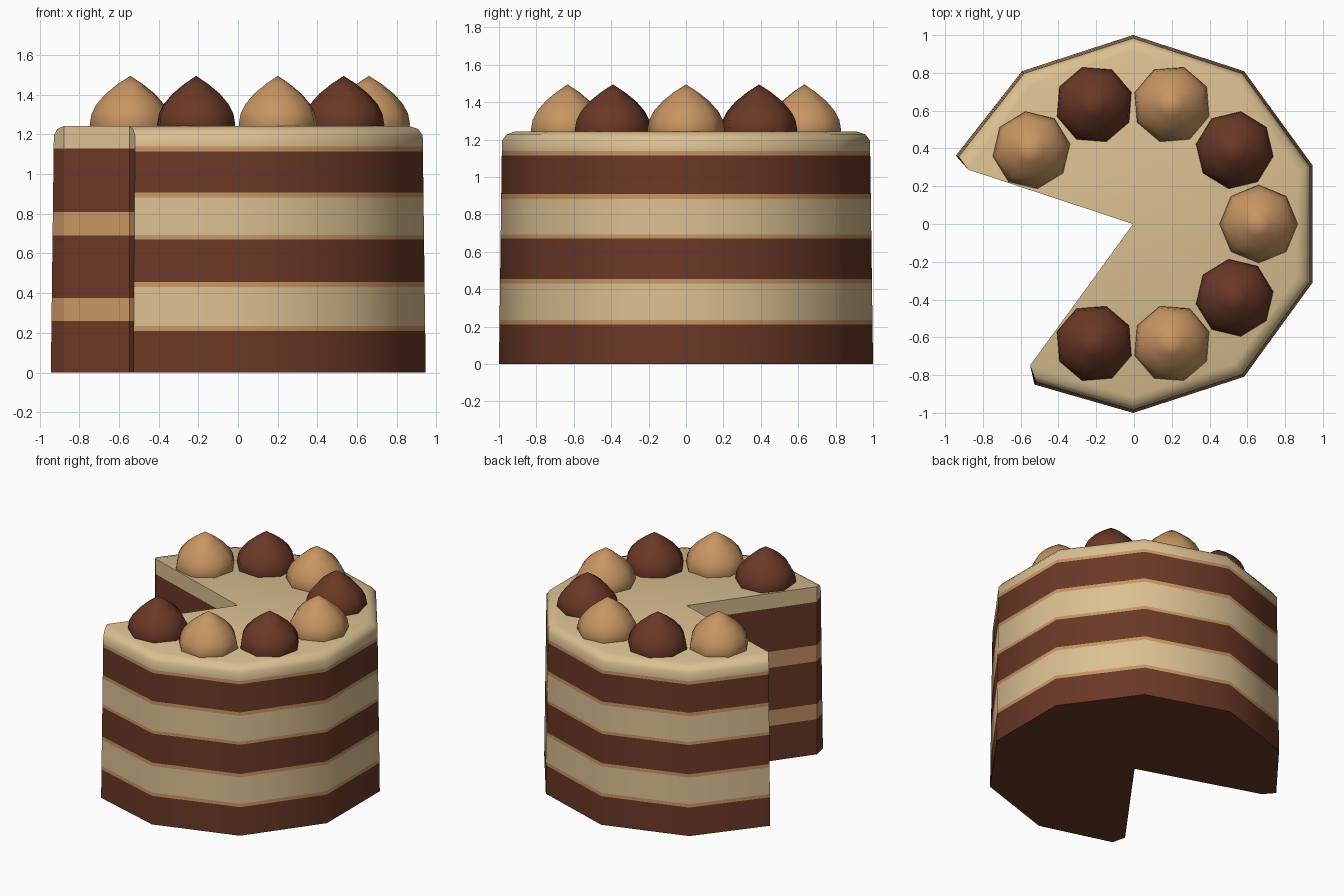
import bpy, bmesh, math
from mathutils import Vector

if "Cube" in bpy.data.objects:
    bpy.data.objects.remove(bpy.data.objects["Cube"])

OFF = Vector((-0.005, 0, 0))
TOP, RIM = 1.242, 1.195


def material(name, srgb):
    m = bpy.data.materials.new(name)
    lin = [((c / 255 + 0.055) / 1.055) ** 2.4 for c in srgb]
    m.diffuse_color = (*lin, 1)
    m.use_nodes = True
    m.node_tree.nodes["Principled BSDF"].inputs["Base Color"].default_value = m.diffuse_color
    return m


DARK, CREAM, CARAMEL = 0, 1, 2
MATS = [material("chocolate", (106, 56, 38)),
        material("cream", (219, 192, 145)),
        material("caramel", (200, 149, 98))]


def finish(bm, name, angle, loc=(0, 0, 0), solid=False):
    bmesh.ops.remove_doubles(bm, verts=bm.verts, dist=0.0005)
    if solid:
        bmesh.ops.recalc_face_normals(bm, faces=bm.faces)
    me = bpy.data.meshes.new(name)
    bm.to_mesh(me)
    bm.free()
    for m in MATS:
        me.materials.append(m)
    ob = bpy.data.objects.new(name, me)
    bpy.context.collection.objects.link(ob)
    ob.location = Vector(loc) + OFF
    bpy.ops.object.select_all(action='DESELECT')
    ob.select_set(True)
    bpy.context.view_layer.objects.active = ob
    bpy.ops.object.shade_smooth_by_angle(angle=math.radians(angle))
    return ob


def face(bm, pts, mat):
    f = bm.faces.new([bm.verts.new(p) for p in pts])
    f.material_index = mat


def at(p, z, s=1.0):
    return Vector((p[0] * s, p[1] * s, z))


def taper(z):
    return 1 - 0.016 * z / RIM


# plan of the cake: decagon with a slice removed, listed counter-clockwise
cut_a, cut_b = (-0.545, -0.749), (-0.873, 0.288)
out_a, out_b = (-0.522, -0.850), (-0.938, 0.362)
corners = [(math.cos(math.radians(a)), math.sin(math.radians(a)))
           for a in range(-90, 127, 36)]
outer = [out_a] + [(x, y) for x, y in corners] + [out_b]
inner = [cut_a] + [(x * 0.915, y * 0.915) for x, y in corners] + [cut_b]

# banded outside with rounded rim, flat top and bottom
bm = bmesh.new()
levels = [0, .21, .235, .43, .455, .67, .692, .882, .908, 1.115, 1.138, RIM]
bands = [DARK, CARAMEL, CREAM, CARAMEL, DARK, CARAMEL,
         CREAM, CARAMEL, DARK, CARAMEL, CREAM]


def rim_mid(i):
    o, n = at(outer[i], 0, taper(RIM)), at(inner[i], 0)
    return at(o.lerp(n, 0.35), 1.227)


for i in range(len(outer) - 1):
    p, q = outer[i], outer[i + 1]
    for k, mat in enumerate(bands):
        a, b = levels[k], levels[k + 1]
        face(bm, [at(p, a, taper(a)), at(q, a, taper(a)),
                  at(q, b, taper(b)), at(p, b, taper(b))], mat)
    t = taper(RIM)
    face(bm, [at(p, RIM, t), at(q, RIM, t), rim_mid(i + 1), rim_mid(i)], CREAM)
    face(bm, [rim_mid(i), rim_mid(i + 1),
              at(inner[i + 1], TOP), at(inner[i], TOP)], CREAM)
    # top and bottom fans from the centre
    face(bm, [(0, 0, TOP), at(inner[i], TOP), at(inner[i + 1], TOP)], CREAM)
    face(bm, [(0, 0, 0), at(q, 0), at(p, 0)], DARK)
for c, o in ((cut_a, out_a), (cut_b, out_b)):
    pts = [(0, 0, 0), at(c, 0), at(o, 0)]
    face(bm, pts if c == cut_b else pts[::-1], DARK)
finish(bm, "cake_body", 40)

# walls of the missing slice, with thicker filling layers
bm = bmesh.new()
levels = [0, .26, .375, .69, .81, 1.13, TOP]
bands = [DARK, CARAMEL, DARK, CARAMEL, DARK, CREAM]
path = [out_b, cut_b, (0, 0), cut_a, out_a]
for i in range(4):
    p, q = path[i], path[i + 1]
    for k, mat in enumerate(bands):
        a, b = levels[k], levels[k + 1]
        sp = taper(a) if i == 0 else 1
        sq = taper(a) if i == 3 else 1
        pts = [at(p, a, sp), at(q, a, sq)]
        if b < TOP or i in (1, 2):
            pts += [at(q, b, taper(b) if i == 3 else 1),
                    at(p, b, taper(b) if i == 0 else 1)]
        elif i == 0:
            pts += [at(q, TOP), rim_mid(-1), at(p, RIM, taper(RIM))]
        else:
            pts += [at(q, RIM, taper(RIM)), rim_mid(0), at(p, TOP)]
        face(bm, pts, mat)
finish(bm, "slice_cut_walls", 30)

# ring of piped dollops, alternating colours
profile = [(.195, 1.215), (.207, 1.25), (.197, 1.305), (.172, 1.352),
           (.125, 1.405), (.065, 1.453)]
N = 8
for k in (0, 1, 2, 3, 4, 7, 8, 9):
    ang = math.radians(36 * k)
    mat = DARK if k % 2 else CARAMEL
    bm = bmesh.new()
    rings = [[Vector((r * math.cos(2 * math.pi * j / N + ang),
                      r * math.sin(2 * math.pi * j / N + ang), z))
              for j in range(N)] for r, z in profile]
    for lo, hi in zip(rings, rings[1:]):
        for j in range(N):
            n = (j + 1) % N
            face(bm, [lo[j], lo[n], hi[n], hi[j]], mat)
    for j in range(N):
        face(bm, [rings[-1][j], rings[-1][(j + 1) % N], (0, 0, 1.495)], mat)
    face(bm, rings[0][::-1], mat)
    finish(bm, "dollop_%d" % k, 50,
           (0.665 * math.cos(ang), 0.665 * math.sin(ang), 0), True)
